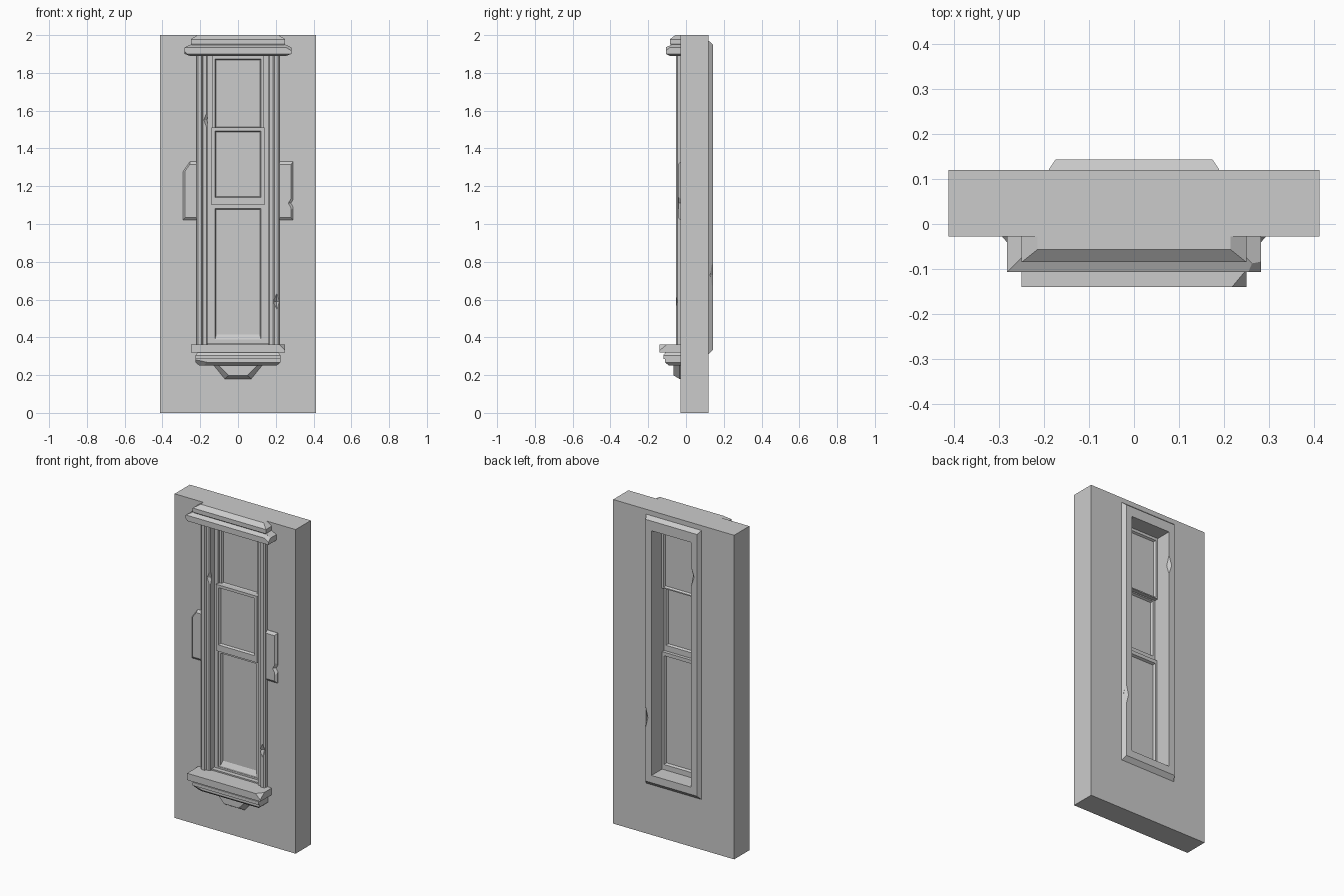
import bpy, bmesh
from mathutils import Vector

if "Cube" in bpy.data.objects:
    bpy.data.objects.remove(bpy.data.objects["Cube"], do_unlink=True)

stone = bpy.data.materials.new("pale grey stone")
stone.use_nodes = True
GREY = (0.6, 0.6, 0.6, 1)
stone.diffuse_color = GREY
stone.node_tree.nodes["Principled BSDF"].inputs["Base Color"].default_value = GREY


def loft(name, rings, closed=False):
    """Bridge equal point rings; cap the ends, or join last to first."""
    bm = bmesh.new()
    loops = [[bm.verts.new(p) for p in ring] for ring in rings]
    pairs = list(zip(loops, loops[1:]))
    if closed:
        pairs.append((loops[-1], loops[0]))
    else:
        bm.faces.new(loops[0])
        bm.faces.new(loops[-1])
    for a, b in pairs:
        for i in range(len(a)):
            j = (i + 1) % len(a)
            bm.faces.new((a[i], a[j], b[j], b[i]))
    bmesh.ops.recalc_face_normals(bm, faces=bm.faces)
    mesh = bpy.data.meshes.new(name)
    bm.to_mesh(mesh)
    bm.free()
    obj = bpy.data.objects.new(name, mesh)
    bpy.context.collection.objects.link(obj)
    mesh.materials.append(stone)
    return obj


def upright(hx, y, z0, z1):
    return [(-hx, y, z0), (hx, y, z0), (hx, y, z1), (-hx, y, z1)]


def frame(name, *rings):
    return loft(name, [upright(*r) for r in rings], closed=True)


def moulding(name, *rings):
    """Stack of flat rings (half width, front y, z) standing off the wall."""
    return loft(name, [[(-hx, -0.02, z), (-hx, y, z), (hx, y, z), (hx, -0.02, z)]
                       for hx, y, z in rings])


def chip(obj, point, normal):
    """Break off the corner beyond a plane."""
    bm = bmesh.new()
    bm.from_mesh(obj.data)
    bmesh.ops.bisect_plane(bm, geom=bm.verts[:] + bm.edges[:] + bm.faces[:],
                           plane_co=point, plane_no=Vector(normal).normalized(),
                           clear_outer=True)
    bmesh.ops.holes_fill(bm, edges=[e for e in bm.edges if e.is_boundary])
    bmesh.ops.recalc_face_normals(bm, faces=bm.faces)
    bm.to_mesh(obj.data)
    bm.free()


def nick(obj, centre, size):
    """Cut a small diamond notch out of an edge."""
    x, y, z = centre
    a, b, c = size
    tip = 0.02
    cutter = loft("nick_cutter", [
        [(x + a * s * k, y + b * t * k, z + c * h)
         for s, t in ((1, 0), (0, 1), (-1, 0), (0, -1))]
        for k, h in ((tip, -1), (1, 0), (tip, 1))])
    cutter.hide_render = True
    mod = obj.modifiers.new("nick", 'BOOLEAN')
    mod.operation = 'DIFFERENCE'
    mod.object = cutter
    bpy.context.view_layer.objects.active = obj
    bpy.ops.object.modifier_apply(modifier=mod.name)
    bpy.data.objects.remove(cutter, do_unlink=True)


# Wall slab with a stepped opening
frame("wall", (0.413, -0.028, 0, 2), (0.413, 0.12, 0, 2),
      (0.135, 0.12, 0.38, 1.89), (0.135, 0, 0.38, 1.89),
      (0.161, 0, 0.37, 1.895), (0.161, -0.028, 0.37, 1.895))

# Bevelled casing on the back
casing = frame("back_casing", (0.19, 0.115, 0.31, 1.97), (0.19, 0.12, 0.31, 1.97),
               (0.175, 0.143, 0.335, 1.95), (0.135, 0.143, 0.38, 1.89),
               (0.135, 0.115, 0.38, 1.89))
nick(casing, (-0.135, 0.143, 1.68), (0.02, 0.02, 0.06))
nick(casing, (0.18, 0.143, 0.73), (0.02, 0.02, 0.08))

# Three sashes at staggered depths, each with its pane
for part, front, back, z0, z1, p0, p1 in (
        ("top", 0.012, 0.045, 1.50, 1.89, 1.515, 1.865),
        ("middle", -0.015, 0.02, 1.10, 1.51, 1.148, 1.485),
        ("lower", 0.002, 0.04, 0.375, 1.105, 0.42, 1.075)):
    mid = (front + back) / 2
    low = 0.388 if part == "lower" else p0 - 0.008
    frame(part + "_sash", (0.14, front, z0, z1), (0.14, back, z0, z1),
          (0.122, back, p0 - 0.008, p1 + 0.008), (0.114, mid, p0, p1),
          (0.122, front, low, p1 + 0.008))
    loft(part + "_pane", [upright(0.118, mid + d, p0 - 0.004, p1 + 0.004)
                          for d in (-0.004, 0.004)])

# Moulded side trims on the front
profile = [(0.22, -0.02), (0.22, -0.045), (0.212, -0.053), (0.192, -0.053),
           (0.186, -0.042), (0.167, -0.042), (0.161, -0.036), (0.161, -0.02)]
for side, s in (("left", 1), ("right", -1)):
    trim = loft(side + "_trim", [[(s * x, y, z) for x, y in profile]
                                 for z in (0.35, 1.9)])
    if s > 0:
        nick(trim, (0.205, -0.053, 0.59), (0.02, 0.018, 0.04))
    else:
        nick(trim, (-0.161, -0.042, 1.55), (0.02, 0.018, 0.05))
    # Side block with a chamfered outer edge
    block = loft(side + "_side_block", [
        [(s * x, y, z) for x, z in ((0.21, z0), (hx, z0), (hx, z1), (0.21, z1))]
        for hx, y, z0, z1 in ((0.292, -0.02, 1.02, 1.33), (0.292, -0.03, 1.02, 1.33),
                              (0.28, -0.043, 1.035, 1.315))])
    if s > 0:
        nick(block, (0.292, -0.04, 1.11), (0.03, 0.02, 0.05))
    else:
        chip(block, (-0.292, -0.035, 1.27), (-1, -0.6, 0.7))

# Cornice over the window
cornice = moulding("cornice_lower", (0.255, -0.085, 1.89), (0.282, -0.107, 1.90),
                   (0.282, -0.107, 1.935), (0.25, -0.075, 1.95))
chip(cornice, (0.262, -0.107, 1.93), (0.5, -0.6, 0.8))
chip(cornice, (-0.27, -0.107, 1.9), (-0.6, -0.5, -0.6))
moulding("cornice_upper", (0.24, -0.075, 1.94), (0.25, -0.085, 1.955),
         (0.25, -0.085, 1.978), (0.215, -0.057, 2.0))

# Sill and its stepped underside
sill = moulding("sill", (0.25, -0.14, 0.32), (0.25, -0.14, 0.362))
chip(sill, (0.235, -0.14, 0.345), (0.6, -0.5, 0.6))
moulding("sill_step", (0.225, -0.12, 0.285), (0.225, -0.12, 0.305),
         (0.21, -0.105, 0.325))
base = moulding("sill_base", (0.205, -0.09, 0.25), (0.225, -0.112, 0.268),
                (0.225, -0.112, 0.29))
chip(base, (-0.15, -0.105, 0.258), (-0.15, -0.7, -0.7))

# Tapered apron below the sill
loft("apron", [[(-w, y, 0.26), (-b, y, z), (b, y, z), (w, y, 0.26)]
               for w, b, z, y in ((0.135, 0.07, 0.18, -0.02),
                                  (0.135, 0.07, 0.18, -0.035),
                                  (0.11, 0.05, 0.198, -0.065))])
